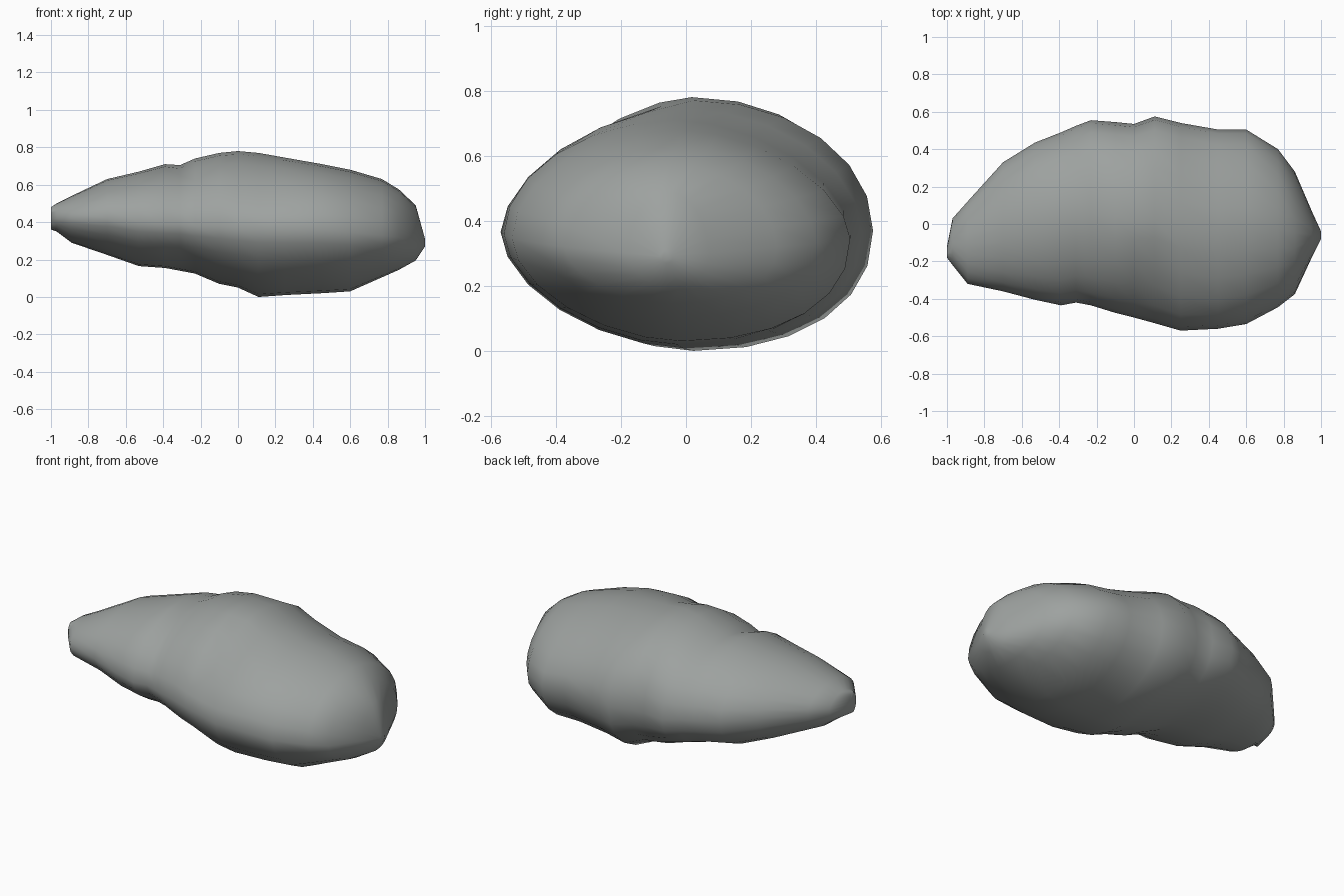
import bpy, bmesh, math

cube = bpy.data.objects.get("Cube")
if cube:
    bpy.data.objects.remove(cube)

stone = bpy.data.materials.new("grey stone")
stone.use_nodes = True
colour = (0.34, 0.36, 0.35, 1)
stone.diffuse_color = colour
bsdf = stone.node_tree.nodes["Principled BSDF"]
bsdf.inputs["Base Color"].default_value = colour
bsdf.inputs["Roughness"].default_value = 0.8

# Outline of the boulder along x: x, front y, back y, bottom z, top z, widest z
STATIONS = [
    (-1.0, -.18, -.12, .36, .48, .42), (-.97, -.22, .03, .35, .5, .42),
    (-.89, -.32, .12, .29, .54, .42), (-.7, -.36, .33, .225, .63, .42),
    (-.53, -.405, .435, .165, .67, .4), (-.39, -.435, .49, .155, .71, .39),
    (-.31, -.42, .525, .14, .705, .39), (-.23, -.435, .555, .125, .74, .38),
    (-.1, -.475, .545, .07, .77, .38), (0, -.5, .535, .05, .78, .37),
    (.11, -.53, .575, 0, .77, .37), (.25, -.57, .54, .01, .745, .365),
    (.45, -.56, .505, .02, .71, .36), (.6, -.535, .505, .03, .68, .345),
    (.77, -.445, .4, .105, .63, .33), (.86, -.375, .28, .145, .575, .32),
    (.95, -.18, .07, .195, .49, .3), (1.0, -.08, -.04, .27, .31, .29),
]
SIDES = 24


def bump(x, centre, width, height):
    return height * math.exp(-((x - centre) / width) ** 2)


def roundness(x, c, s):
    """Corner fullness of each quadrant of a ring."""
    if s > 0 and c > 0:
        return 1.9 + bump(x, -.05, .25, .2) - bump(x, .55, .25, .2)
    if s > 0:
        return 1.95 - bump(x, .1, .2, .4)
    return 2.2 if c > 0 else 1.75


def section(bm, x, front, back, bottom, top, widest):
    crest = (front + back) / 2
    ring = []
    for i in range(SIDES):
        a = math.tau * i / SIDES
        c, s = math.cos(a), math.sin(a)
        power = 2 / roundness(x, c, s)
        y = crest + math.copysign(abs(c) ** power, c) * (back - front) / 2
        reach = top - widest if s > 0 else widest - bottom
        z = widest + math.copysign(abs(s) ** power, s) * reach
        # Shallow hollow between the narrow lobe and the body
        if s > 0 and c < 0:
            z -= abs(c * s) * bump(x, -.31, .07, .03)
        ring.append(bm.verts.new((x, y, z)))
    return ring


# Loft the rings and close both ends
bm = bmesh.new()
rings = [section(bm, *st) for st in STATIONS]
for a, b in zip(rings, rings[1:]):
    for i in range(SIDES):
        j = (i + 1) % SIDES
        bm.faces.new((a[i], a[j], b[j], b[i]))
bm.faces.new(rings[0])
bm.faces.new(rings[-1])
bmesh.ops.recalc_face_normals(bm, faces=bm.faces)

mesh = bpy.data.meshes.new("boulder")
bm.to_mesh(mesh)
bm.free()
mesh.materials.append(stone)
boulder = bpy.data.objects.new("boulder", mesh)
bpy.context.collection.objects.link(boulder)
bpy.context.view_layer.objects.active = boulder
boulder.select_set(True)
bpy.ops.object.shade_smooth_by_angle(angle=math.radians(50))
